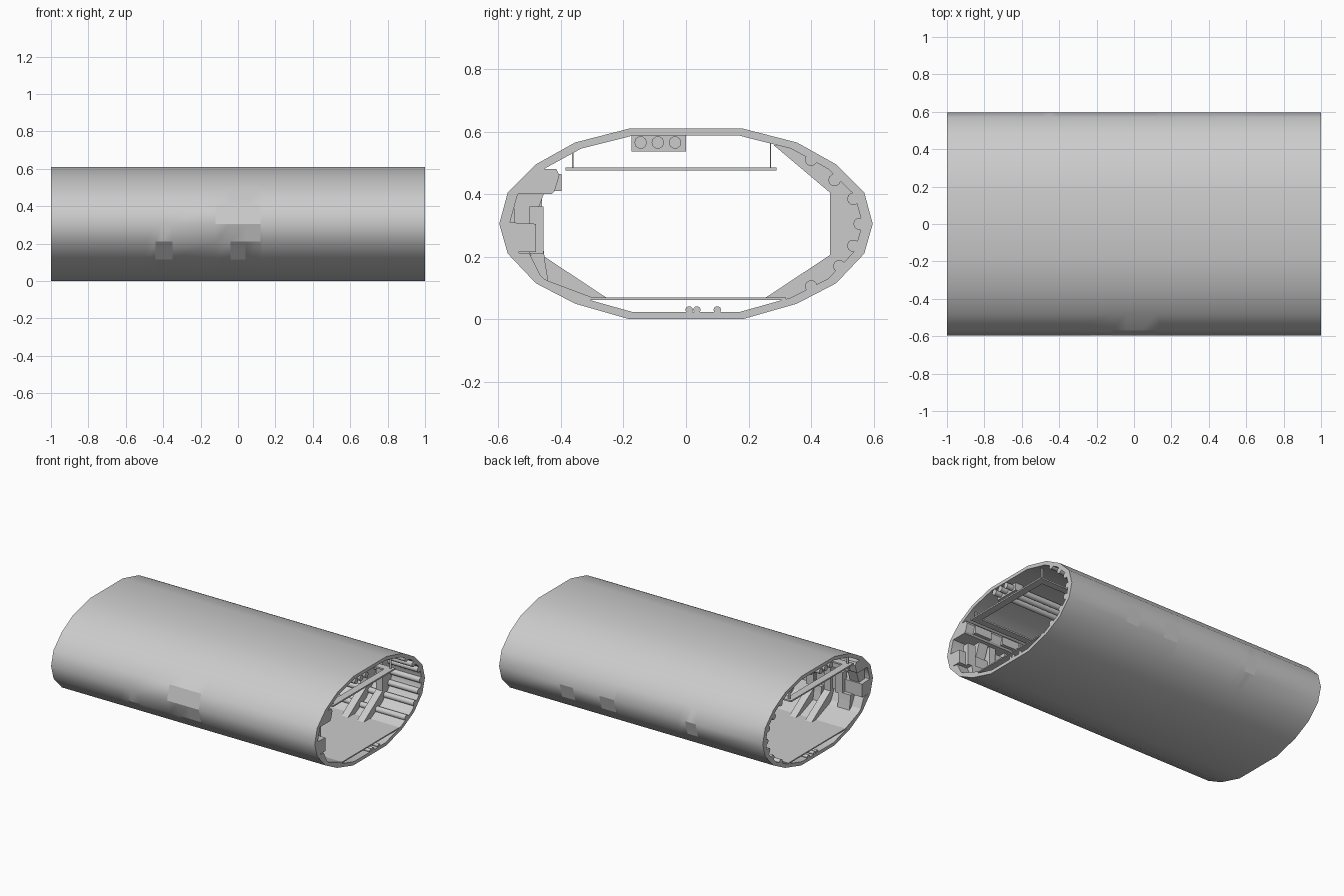
import bpy, bmesh, math
from mathutils import Matrix

cube = bpy.data.objects.get("Cube")
if cube:
    bpy.data.objects.remove(cube, do_unlink=True)

grey = bpy.data.materials.new("hull_grey")
grey.use_nodes = True
grey.diffuse_color = (0.6, 0.6, 0.6, 1)
grey.node_tree.nodes["Principled BSDF"].inputs["Base Color"].default_value = (0.6, 0.6, 0.6, 1)


def finish(name, bm):
    bmesh.ops.recalc_face_normals(bm, faces=bm.faces[:])
    mesh = bpy.data.meshes.new(name)
    bm.to_mesh(mesh)
    bm.free()
    mesh.materials.append(grey)
    ob = bpy.data.objects.new(name, mesh)
    bpy.context.collection.objects.link(ob)
    return ob


def add_prism(bm, pts, x0, x1):
    """Extrude a (y, z) outline along x."""
    a = [bm.verts.new((x0, y, z)) for y, z in pts]
    b = [bm.verts.new((x1, y, z)) for y, z in pts]
    n = len(pts)
    bm.faces.new(a)
    bm.faces.new(b[::-1])
    for i in range(n):
        j = (i + 1) % n
        bm.faces.new((a[i], b[i], b[j], a[j]))


def prisms(name, pts, spans):
    bm = bmesh.new()
    for x0, x1 in spans:
        add_prism(bm, pts, x0, x1)
    return finish(name, bm)


def rect(y0, y1, z0, z1):
    return [(y0, z0), (y1, z0), (y1, z1), (y0, z1)]


def pipes(name, centres, r, x0, x1, sides=10):
    bm = bmesh.new()
    for y, z in centres:
        ring = [(y + r * math.cos(math.tau * k / sides), z + r * math.sin(math.tau * k / sides))
                for k in range(sides)]
        add_prism(bm, ring, x0, x1)
    ob = finish(name, bm)
    for p in ob.data.polygons:
        p.use_smooth = len(p.vertices) == 4
    return ob


# Hull tube: outer and inner skins joined by flat end rings
half = [(.18, .61), (.355, .565), (.48, .495), (.57, .405), (.597, .305),
        (.57, .21), (.48, .115), (.355, .05), (.18, 0)]
outer = half + [(-y, z) for y, z in reversed(half)]
inner = [(y * .945, .305 + (z - .305) * .925) for y, z in outer]
# Flat panels on the hull sides: side, band centre height, x range
panels = [(-1, .16, -.44, -.35), (-1, .16, -.04, .04), (-1, .26, .04, .12),
          (-1, .355, -.12, .04), (-1, .355, .04, .12),
          (1, .26, -.49, -.41), (1, .26, .13, .24), (1, .26, .44, .54)]
xs = sorted({-1, 1} | {x for p in panels for x in p[2:]})
bm = bmesh.new()
skins = [[[bm.verts.new((x, y, z)) for y, z in prof] for x in xs] for prof in (outer, inner)]
n = len(outer)
for skin in skins:
    for a, b in zip(skin, skin[1:]):
        for i in range(n):
            f = bm.faces.new((a[i], a[(i + 1) % n], b[(i + 1) % n], b[i]))
            c = f.calc_center_median()
            f.smooth = not (skin is skins[0] and any(
                c.y * s > .4 and abs(c.z - h) < .03 and x0 < c.x < x1
                for s, h, x0, x1 in panels))
for e in (0, -1):
    a, b = skins[0][e], skins[1][e]
    for i in range(n):
        bm.faces.new((a[i], a[(i + 1) % n], b[(i + 1) % n], b[i]))
finish("hull_tube", bm)

# Floor deck and the pipes under it
prisms("floor_deck", rect(-.34, .32, .062, .07), [(-1, 1)])
pipes("underfloor_pipes", [(.01, .03), (.035, .03), (.1, .03)], .012, -1, 1)

# Curved frames on both side walls
frame = [(.25, .066), (.46, .205), (.46, .405), (.28, .557), (.34, .552),
         (.455, .485), (.545, .4), (.57, .305), (.545, .21), (.455, .125), (.34, .062)]
spans = [(x - .025, x + .025) for x in (-.75, -.63, -.06, .06, .63, .75)]
prisms("back_wall_frames", frame, spans)
prisms("front_wall_frames", [(-y, z) for y, z in frame[:3]] +
       [(-.46, .45)] + [(-y, z) for y, z in frame[6:]], spans)

# Pipes along the back wall
pipes("back_wall_pipes", [(.4, .51), (.475, .445), (.535, .385), (.555, .305),
                          (.535, .235), (.49, .17), (.4, .105)], .02, -1, 1)

# Hanging ceiling frame with its thin hangers
bm = bmesh.new()
for y0 in (-.385, .24):
    add_prism(bm, rect(y0, y0 + .05, .475, .485), -1, .99)
for x in (-1, -.34, .32, .94):
    add_prism(bm, rect(-.385, .29, .475, .485), x, x + .05)
finish("ceiling_frame", bm)
bm = bmesh.new()
for x in (-.98, -.33, .33, .96):
    add_prism(bm, rect(-.364, -.36, .48, .55), x, x + .015)
    add_prism(bm, rect(.268, .272, .48, .57), x, x + .015)
finish("ceiling_hangers", bm)

# Ceiling pipes held in brackets
pipes("ceiling_pipes", [(-.145, .565), (-.09, .565), (-.035, .565)], .02, -1, 1)
prisms("ceiling_brackets", rect(-.175, 0, .537, .59),
       [(x, x + .06) for x in (-.95, -.5, -.03, .44, .89)])

# Front wall: upper locker rail, middle bench, lower sloping rail
prisms("upper_locker_rail", [(-.55, .4), (-.43, .4), (-.42, .41), (-.405, .46),
                             (-.415, .48), (-.46, .48), (-.46, .49), (-.48, .475)], [(-1, 1)])
prisms("middle_bench", [(-.57, .31), (-.48, .305), (-.48, .215), (-.55, .215)], [(-1, 1)])
prisms("lower_rail", [(-.55, .21), (-.5, .21), (-.46, .13), (-.3, .07),
                      (-.36, .06), (-.46, .118)], [(-1, 1)])

# Repeating console units along the front wall
starts = [-.97 + .22 * i for i in range(9)]
prisms("console_screens", [(-.55, .3), (-.49, .305), (-.455, .4), (-.55, .4)],
       [(x, x + .07) for x in starts])
prisms("console_boxes", rect(-.5, -.455, .21, .36), [(x + .1, x + .16) for x in starts])
prisms("console_feet", [(-.5, .22), (-.455, .22), (-.45, .18), (-.44, .12), (-.48, .13)],
       [(x + .04, x + .13) for x in starts])
prisms("locker_doors", rect(-.43, -.398, .41, .465), [(x + .02, x + .15) for x in starts])
